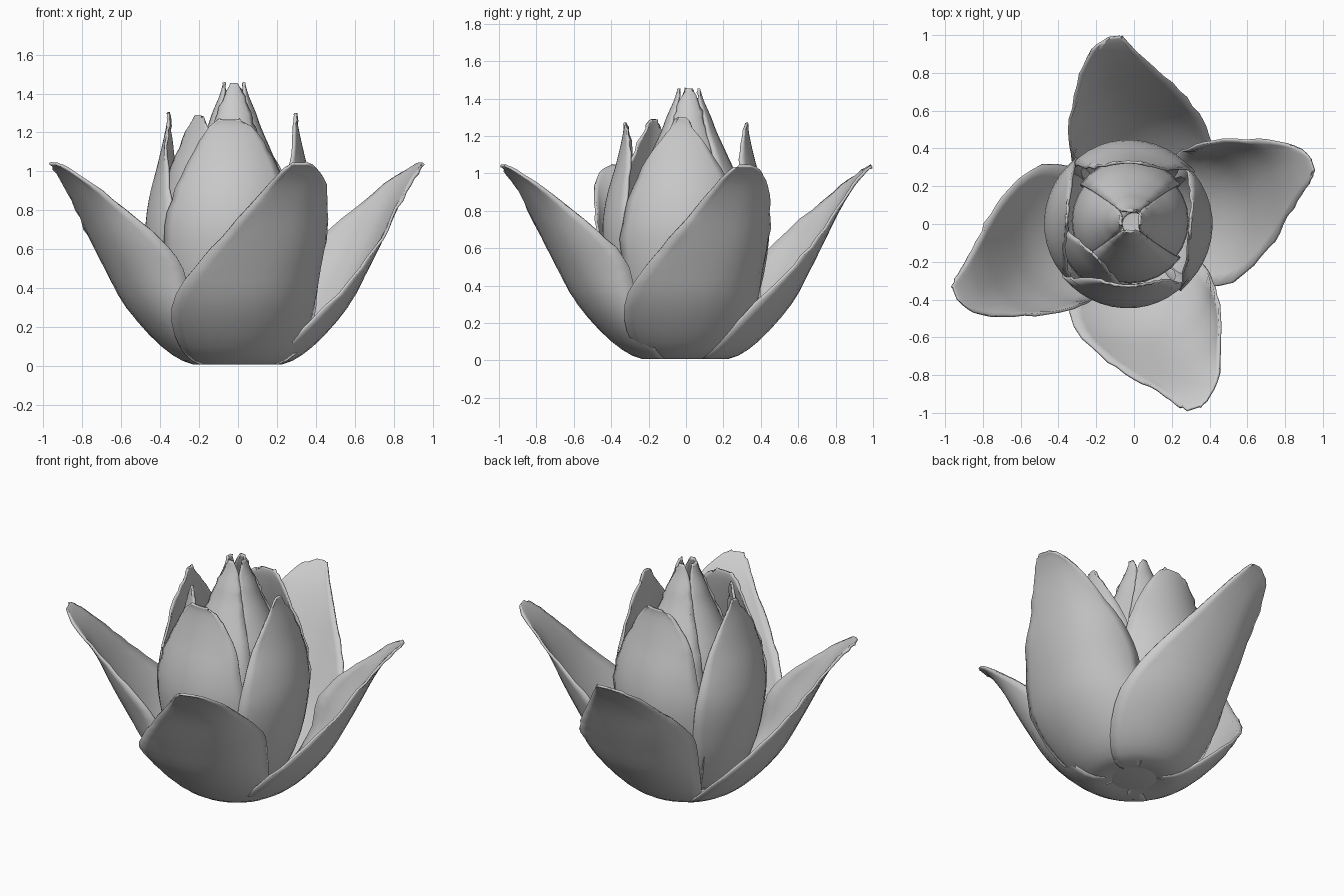
import bpy, math, random

if "Cube" in bpy.data.objects:
    bpy.data.objects.remove(bpy.data.objects["Cube"])

random.seed(4)


def smooth_rows(rows, sub):
    # Catmull-Rom sampling of the control rows
    out = []
    n = len(rows)
    for i in range(n - 1):
        p0, p1 = rows[max(i - 1, 0)], rows[i]
        p2, p3 = rows[i + 1], rows[min(i + 2, n - 1)]
        for k in range(sub):
            t = k / sub
            out.append([0.5 * (2 * b + (c - a) * t + (2 * a - 5 * b + 4 * c - d) * t * t
                               + (3 * b - a - 3 * c + d) * t ** 3)
                        for a, b, c, d in zip(p0, p1, p2, p3)])
    out.append(list(rows[-1]))
    return out


def finish(name, verts, faces, thick=0):
    me = bpy.data.meshes.new(name)
    me.from_pydata(verts, [], faces)
    ob = bpy.data.objects.new(name, me)
    bpy.context.collection.objects.link(ob)
    if thick:
        mod = ob.modifiers.new("thickness", 'SOLIDIFY')
        mod.thickness = thick
        mod.offset = 1
    bpy.context.view_layer.objects.active = ob
    ob.select_set(True)
    bpy.ops.object.shade_smooth_by_angle(angle=math.radians(35))
    ob.select_set(False)
    return ob


def petal(name, rows, turn, centre=(0, 0), cols=12, thick=0.014, ragged=0.008, scale=1):
    # each row: height, radius, left angle, right angle, inward pull at right edge
    grid = smooth_rows(rows, 3)
    verts, faces = [], []
    for i, (z, r, left, right, pull) in enumerate(grid):
        for j in range(cols + 1):
            u = j / cols
            s = max(0, 2 * u - 1)
            a = math.radians(left + (right - left) * u + turn)
            edge = ragged if (j in (0, cols) and i > 8) else 0
            rr = scale * r * (1 - pull * s * s) + random.uniform(-edge, edge)
            zz = z + random.uniform(-edge, edge) * 0.5
            verts.append((centre[0] + rr * math.sin(a), centre[1] - rr * math.cos(a), max(zz, 0)))
    w = cols + 1
    for i in range(len(grid) - 1):
        for j in range(cols):
            a = i * w + j
            faces.append((a, a + w, a + w + 1, a + 1))
    return finish(name, verts, faces, thick)


# Wide open outer petals, swept sideways toward the tip
outer = [(.03, .06, -60, 60, 0), (.008, .23, -58, 60, 0), (.10, .39, -50, 60, .05),
         (.30, .57, -37, 56, .17), (.50, .68, -20, 53, .25), (.65, .755, -8, 46, .19),
         (.80, .83, 2, 36, .09), (.93, .91, 9, 29, .02), (1.01, .98, 13, 23, 0),
         (1.035, 1.01, 15, 19, 0)]
# Upright middle petals: blunt ones front and back, pointed ones at the sides
lower = [(.04, .10, -50, 50, 0), (.12, .28, -50, 50, 0), (.35, .39, -50, 50, 0),
         (.65, .445, -49, 49, .02), (.85, .43, -44, 44, .02)]
pointed = lower + [(1.03, .385, -35, 32, 0), (1.18, .35, -20, 17, 0),
                   (1.26, .335, -9, 7, 0), (1.30, .335, -4, 3, 0)]
blunt = lower + [(1.03, .38, -36, 40, 0), (1.15, .35, -27, 31, 0),
                 (1.23, .335, -17, 20, 0), (1.265, .335, -8, 10, 0)]
# Closed inner petals forming the bud
inner = [(.06, .10, -55, 55, 0), (.30, .28, -55, 55, 0), (.65, .33, -54, 54, 0),
         (.90, .29, -52, 52, 0), (1.08, .215, -50, 50, 0), (1.22, .15, -48, 48, 0),
         (1.30, .12, -46, 46, 0), (1.39, .08, -42, 42, 0), (1.455, .06, -18, 18, 0)]
# Single extra petal between the bud and the middle ring
between = [(.30, .33, -48, 48, 0), (.65, .38, -46, 46, 0), (.95, .34, -40, 40, 0),
           (1.12, .29, -28, 28, 0), (1.24, .26, -14, 14, 0), (1.29, .25, -5, 5, 0)]

outer_turns = (1, 91, 169, 274)
outer_scale = (1.02, .99, .99, 1.01)
for k in range(4):
    petal(f"outer_petal_{k + 1}", outer, outer_turns[k], scale=outer_scale[k])
    petal(f"middle_petal_{k + 1}", pointed if k % 2 else blunt, 90 * k - 3, centre=(-.03, 0))
    petal(f"inner_petal_{k + 1}", inner, 90 * k, centre=(-.02, .015), cols=8,
          scale=.94 if k % 2 else 1)
petal("between_petal", between, -45, centre=(-.03, 0))

# Shallow base cup joining the petals underneath
n = 24
ring, low = ([(r * math.cos(2 * math.pi * i / n), r * math.sin(2 * math.pi * i / n), z)
              for i in range(n)] for r, z in ((.27, .04), (.2, .015)))
sides = [(i, n + i, n + (i + 1) % n, (i + 1) % n) for i in range(n)]
finish("flower_base", ring + low, sides + [tuple(range(2 * n - 1, n - 1, -1))])
